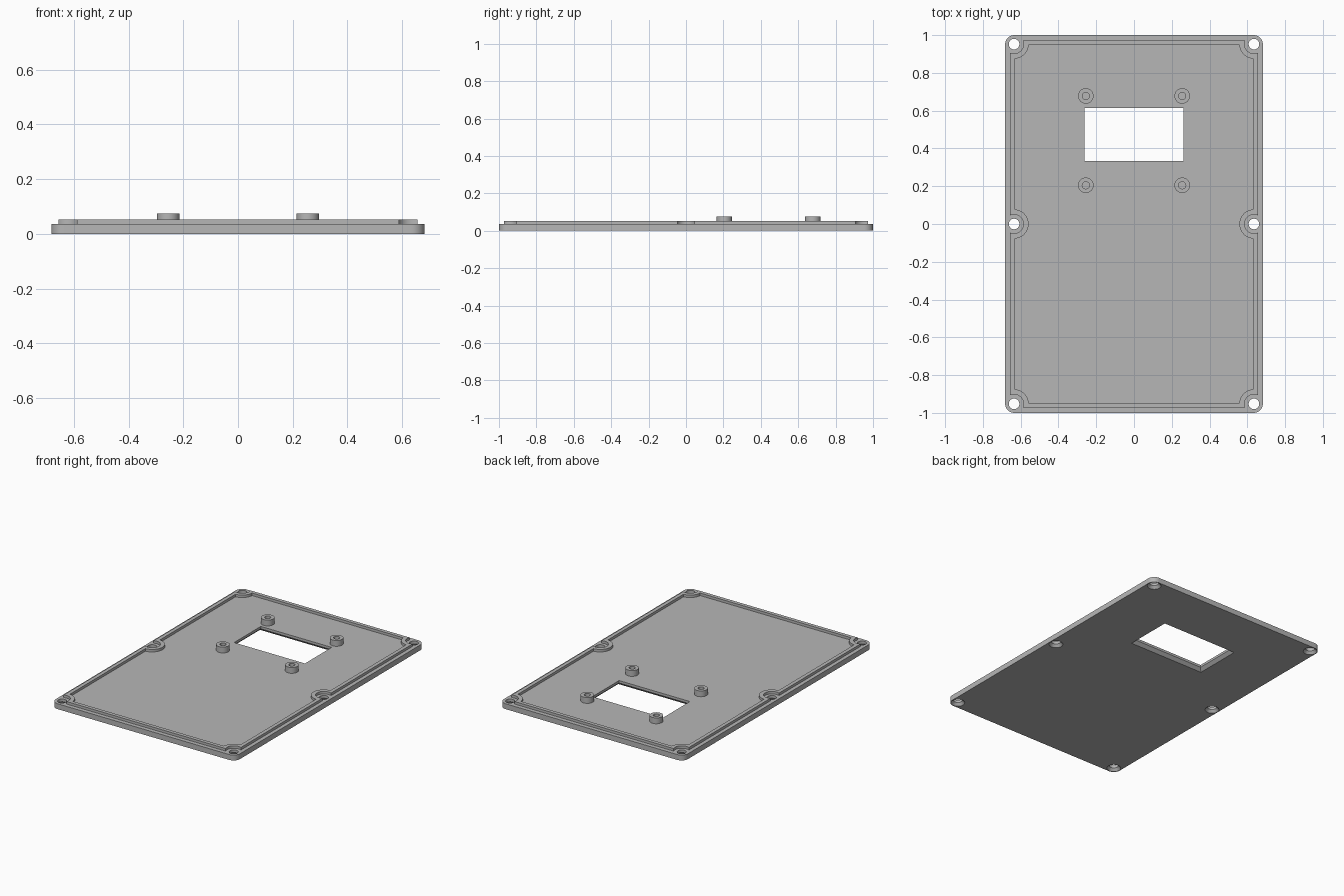
import bpy, bmesh
from math import sin, cos, acos, asin, pi, radians

cube = bpy.data.objects.get("Cube")
if cube:
    bpy.data.objects.remove(cube, do_unlink=True)

grey = bpy.data.materials.new("grey_plastic")
grey.use_nodes = True
grey.diffuse_color = (0.47, 0.47, 0.47, 1)
grey.node_tree.nodes["Principled BSDF"].inputs["Base Color"].default_value = grey.diffuse_color

HALF_W, HALF_L = 0.682, 1.0
FLOOR, LIP_TOP, BOSS_TOP = 0.036, 0.053, 0.075
SCREW_X, SCREW_Y = 0.635, 0.952


def build(name, rings, closed=False):
    """Skin a stack of equal-length rings; cap the ends or close the loop."""
    bm = bmesh.new()
    loops = [[bm.verts.new(p) for p in ring] for ring in rings]
    pairs = list(zip(loops, loops[1:]))
    if closed:
        pairs.append((loops[-1], loops[0]))
    else:
        bm.faces.new(loops[0])
        bm.faces.new(loops[-1])
    for a, b in pairs:
        for i in range(len(a)):
            j = (i + 1) % len(a)
            bm.faces.new((a[i], a[j], b[j], b[i]))
    bmesh.ops.recalc_face_normals(bm, faces=bm.faces)
    mesh = bpy.data.meshes.new(name)
    bm.to_mesh(mesh)
    bm.free()
    mesh.materials.append(grey)
    obj = bpy.data.objects.new(name, mesh)
    bpy.context.collection.objects.link(obj)
    return obj


def arc(cx, cy, r, start, end, n=12):
    steps = [start + (end - start) * i / n for i in range(n + 1)]
    return [(cx + r * cos(a), cy + r * sin(a)) for a in steps]


def at(points, z):
    return [(x, y, z) for x, y in points]


def circle(cx, cy, r, n=40):
    return arc(cx, cy, r, 0, 2 * pi, n)[:-1]


def rectangle(x0, x1, y0, y1):
    return [(x0, y0), (x1, y0), (x1, y1), (x0, y1)]


def mirror_quarter(q):
    """Turn a path from the +x axis to the +y axis into a full outline."""
    left = [(-x, y) for x, y in reversed(q)]
    upper = q + left
    return upper + [(x, -y) for x, y in reversed(upper)][1:-1]


def notched_outline(w, h, r):
    """Rectangle outline that steps inward around every screw hole."""
    a, b = acos((w - SCREW_X) / r), asin((h - SCREW_Y) / r)
    side = arc(SCREW_X, 0, r, pi, a)
    corner = arc(SCREW_X, SCREW_Y, r, -a, -pi - b, 20)
    return mirror_quarter(side + corner)


# Base plate with rounded corners
corner_r = 0.048
plate_outline = []
for sx, sy, start in ((1, 1, 0), (-1, 1, 90), (-1, -1, 180), (1, -1, 270)):
    plate_outline += arc(sx * (HALF_W - corner_r), sy * (HALF_L - corner_r),
                         corner_r, radians(start), radians(start + 90))
plate = build("base_plate", [at(plate_outline, 0), at(plate_outline, FLOOR)])

# Cutters: countersunk screw holes and a display window chamfered underneath
cutters = []
for sx in (-1, 1):
    for sy in (-1, 0, 1):
        cx, cy = sx * SCREW_X, sy * SCREW_Y
        cutters.append(build("screw_hole_cutter", [
            at(circle(cx, cy, r), z)
            for r, z in ((0.045, -0.002), (0.028, 0.018), (0.028, 0.1))]))

x1, y0, y1 = 0.262, 0.333, 0.615
cutters.append(build("window_cutter", [
    at(rectangle(-x1 - d, x1 + d, y0 - d, y1 + d), z)
    for d, z in ((0.022, -0.002), (0, 0.02), (0, 0.1))]))

for cutter in cutters:
    cutter.hide_render = True
    mod = plate.modifiers.new("cut", "BOOLEAN")
    mod.operation = "DIFFERENCE"
    mod.solver = "EXACT"
    mod.object = cutter
graph = bpy.context.evaluated_depsgraph_get()
plate_mesh = bpy.data.meshes.new_from_object(plate.evaluated_get(graph))
plate.modifiers.clear()
plate.data = plate_mesh
for cutter in cutters:
    bpy.data.objects.remove(cutter, do_unlink=True)

# Raised sealing lip that wraps inside the screw holes
outer = notched_outline(0.656, 0.972, 0.05)
inner = notched_outline(0.631, 0.947, 0.077)
base = FLOOR - 0.004
lip = build("sealing_lip", [at(outer, base), at(outer, LIP_TOP),
                            at(inner, LIP_TOP), at(inner, base)], closed=True)

# Four hollow mounting bosses around the window
parts = [plate, lip]
for cx in (-0.255, 0.255):
    for cy in (0.205, 0.678):
        wall, bore = circle(cx, cy, 0.041), circle(cx, cy, 0.019)
        parts.append(build("mounting_boss", [at(wall, base), at(wall, BOSS_TOP),
                                             at(bore, BOSS_TOP), at(bore, base)], closed=True))

# Smooth the round walls, keep the edges crisp
bpy.ops.object.select_all(action="DESELECT")
for obj in parts:
    obj.select_set(True)
bpy.context.view_layer.objects.active = plate
bpy.ops.object.shade_smooth_by_angle(angle=radians(30))
